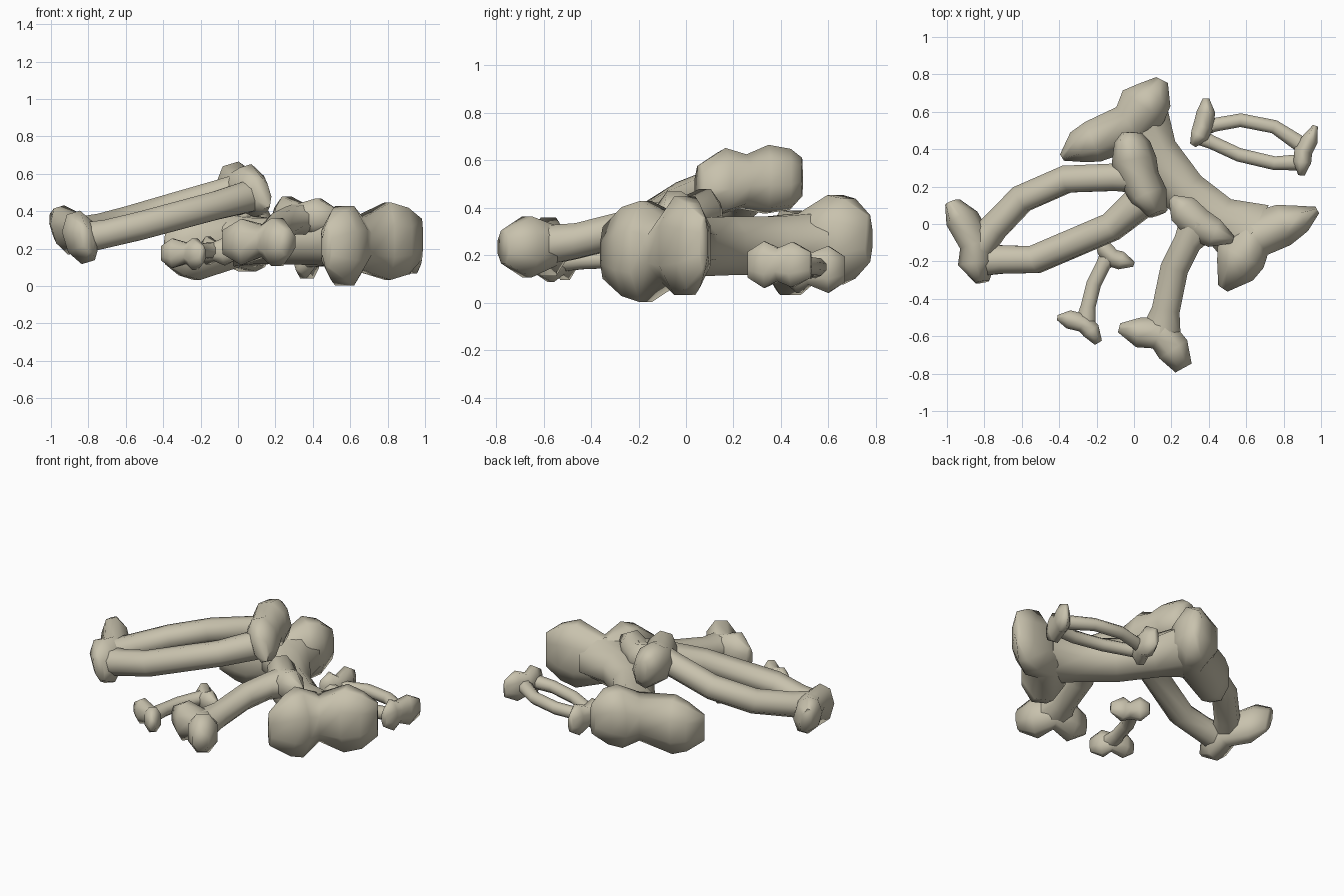
import bpy, bmesh, math
from mathutils import Vector

bone_mat = bpy.data.materials.new("bone ivory")
bone_mat.diffuse_color = (0.58, 0.54, 0.42, 1)


def loft(bm, rings, up, sides):
    """Closed tube through rings of (x, y, z, half width, half height)."""
    pts = [Vector(r[:3]) for r in rings]
    loops = []
    for i, r in enumerate(rings):
        t = (pts[min(i + 1, len(pts) - 1)] - pts[max(i - 1, 0)]).normalized()
        side = t.cross(up).normalized()
        loops.append([bm.verts.new(pts[i]
                      + side * r[3] * math.cos(2 * math.pi * (k + .5) / sides) * 1.07
                      + up * r[4] * math.sin(2 * math.pi * (k + .5) / sides) * 1.07)
                      for k in range(sides)])
    for a, b in zip(loops, loops[1:]):
        for k in range(sides):
            j = (k + 1) % sides
            bm.faces.new((a[k], a[j], b[j], b[k]))
    bm.faces.new(loops[0])
    bm.faces.new(loops[-1])


def bone(name, shafts, ends, up=(0, 0, 1), flare=1.5):
    bm = bmesh.new()
    up = Vector(up).normalized()
    # Shafts widen where they run into the knuckles
    for radius, path in shafts:
        last = len(path) - 1
        loft(bm, [(*p, radius * (flare if i in (0, last) else 1),
                   radius * (1.12 if i in (0, last) else 1)) for i, p in enumerate(path)], up, 8)
    for rings in ends:
        loft(bm, rings, up, 8)
    bmesh.ops.recalc_face_normals(bm, faces=bm.faces)
    me = bpy.data.meshes.new(name)
    bm.to_mesh(me)
    bm.free()
    me.materials.append(bone_mat)
    ob = bpy.data.objects.new(name, me)
    bpy.context.collection.objects.link(ob)
    bpy.context.view_layer.objects.active = ob
    ob.select_set(True)
    bpy.ops.object.shade_smooth_by_angle(angle=math.radians(72))
    ob.select_set(False)


# Thick bone lying at the bottom of the pile
bone("large_thigh_bone",
     [(.125, [(.01, .53, .24), (.12, .37, .24), (.27, .17, .24), (.45, .03, .235), (.62, -.07, .235)])],
     [[(-.385, .355, .2, .02, .085), (-.3, .41, .205, .09, .15), (-.22, .44, .21, .115, .18),
       (-.02, .52, .24, .13, .14), (.05, .63, .265, .14, .19), (.11, .69, .27, .105, .17),
       (.15, .77, .27, .035, .1)],
      [(.98, .075, .25, .02, .11), (.9, .03, .24, .075, .18), (.8, -.005, .24, .115, .21),
       (.64, -.06, .225, .13, .14), (.57, -.17, .215, .14, .215), (.54, -.25, .215, .11, .19),
       (.475, -.345, .21, .03, .11)]], flare=1.6)

# Two-shaft forearm leaning on top
bone("large_forearm_bone",
     [(.074, [(-.85, -.14, .285), (-.75, -.02, .31), (-.6, .135, .35), (-.36, .24, .42),
              (-.1, .25, .495), (.05, .25, .53)]),
      (.076, [(-.85, -.19, .255), (-.7, -.19, .28), (-.53, -.19, .32), (-.12, -.015, .43), (.06, .14, .48)])],
     [[(-.97, .115, .31, .035, .085), (-.92, .03, .3, .08, .13), (-.84, -.11, .28, .085, .1),
       (-.84, -.21, .26, .09, .14), (-.81, -.31, .255, .03, .08)],
      [(-.01, .49, .53, .045, .08), (-.01, .44, .52, .085, .125), (.0, .34, .52, .11, .14),
       (.03, .24, .51, .1, .11), (.08, .15, .51, .09, .14), (.13, .055, .5, .045, .085)]],
     up=(-.3, 0, 1), flare=1.2)

# Small two-shaft forearm at the back right
bone("small_forearm_bone",
     [(.037, [(.36, .51, .14), (.43, .53, .14), (.57, .555, .15), (.75, .52, .155), (.9, .42, .16)]),
      (.037, [(.34, .47, .14), (.42, .435, .14), (.56, .37, .15), (.75, .325, .155), (.9, .33, .16)])],
     [[(.385, .67, .14, .018, .055), (.385, .6, .14, .05, .1), (.37, .52, .14, .055, .065),
       (.35, .475, .14, .05, .1), (.315, .42, .14, .018, .055)],
      [(.97, .525, .16, .014, .055), (.94, .45, .16, .045, .095), (.905, .39, .16, .05, .07),
       (.9, .33, .16, .048, .1), (.895, .26, .16, .018, .055)]], flare=1.2)

# Curved bone propped at the front
bone("curved_upper_arm_bone",
     [(.076, [(.35, 0, .36), (.285, -.1, .35), (.215, -.24, .315), (.17, -.46, .26), (.14, -.6, .24)])],
     [[(.2, .14, .37, .02, .05), (.26, .08, .375, .085, .105), (.34, .0, .365, .09, .075),
       (.43, -.05, .37, .08, .1), (.53, -.085, .36, .02, .05)],
      [(-.08, -.555, .235, .025, .065), (.02, -.58, .235, .08, .125), (.14, -.58, .24, .095, .085),
       (.21, -.67, .235, .09, .13), (.265, -.77, .235, .05, .07)]])

# Small curved bone at the front left
bone("small_arm_bone",
     [(.04, [(-.13, -.17, .19), (-.165, -.22, .19), (-.215, -.32, .185), (-.245, -.44, .18), (-.26, -.53, .175)])],
     [[(-.2, -.09, .19, .012, .035), (-.16, -.13, .19, .045, .075), (-.12, -.18, .185, .05, .05),
       (-.07, -.195, .185, .05, .075), (0, -.215, .18, .014, .035)],
      [(-.41, -.5, .175, .014, .04), (-.35, -.51, .175, .05, .08), (-.27, -.53, .175, .05, .055),
       (-.23, -.57, .17, .05, .085), (-.19, -.635, .17, .022, .045)]], flare=1.4)
